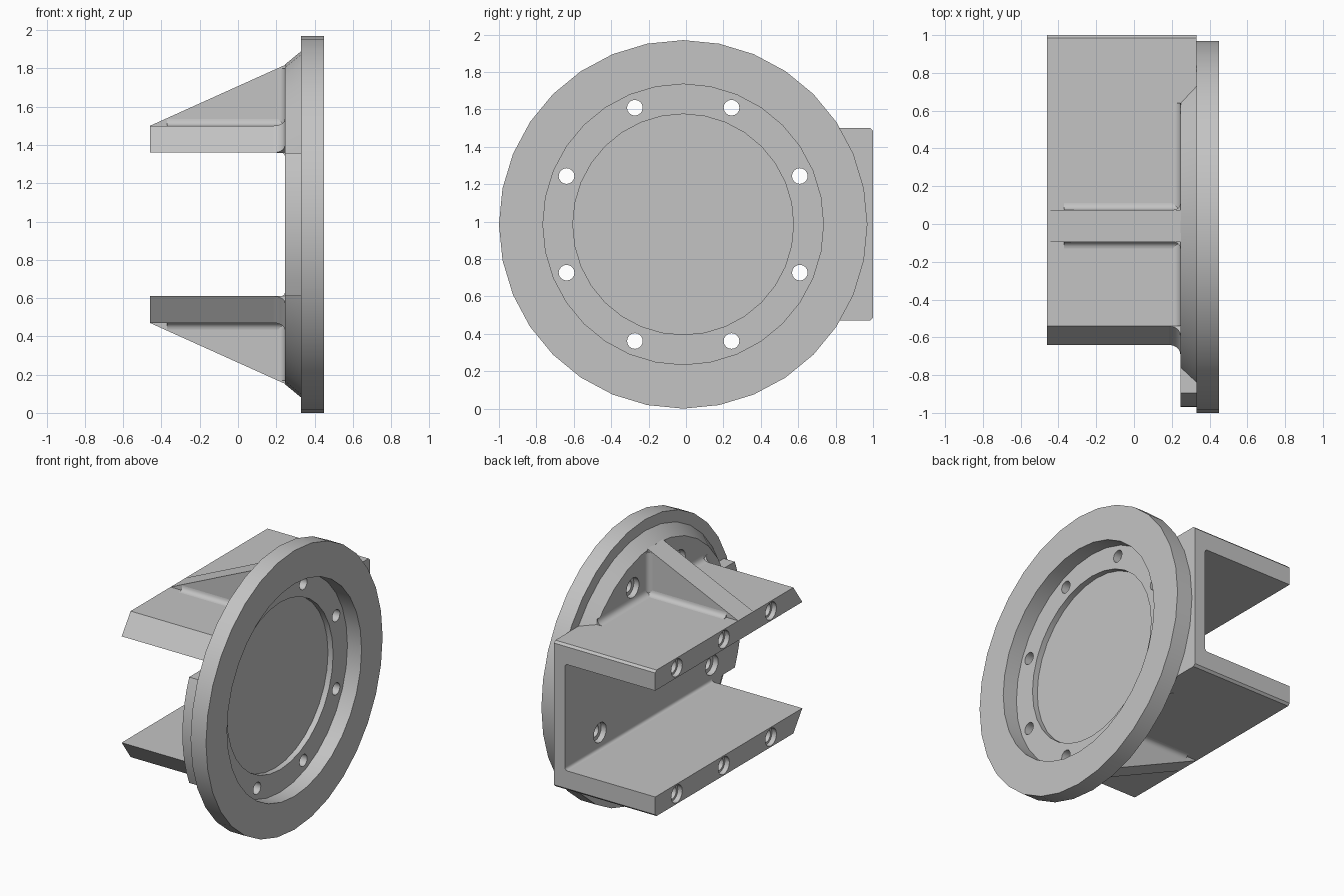
import bpy, bmesh
from math import sin, cos, pi, radians, sqrt
from mathutils import Vector

cube = bpy.data.objects.get("Cube")
if cube:
    bpy.data.objects.remove(cube, do_unlink=True)

MID_Z = 0.985      # height of the flange axis
MID_Y = -0.015
FACE = 0.245       # x of the mounting face

metal = bpy.data.materials.new("light_grey_metal")
metal.use_nodes = True
metal.diffuse_color = (0.55, 0.55, 0.55, 1)
metal.node_tree.nodes["Principled BSDF"].inputs["Base Color"].default_value = (0.55, 0.55, 0.55, 1)


def prism(bm, points, sweep):
    """Extrude a closed outline along a vector."""
    sweep = Vector(sweep)
    a = [bm.verts.new(p) for p in points]
    b = [bm.verts.new(Vector(p) + sweep) for p in points]
    bm.faces.new(a)
    bm.faces.new(b[::-1])
    for i in range(len(a)):
        j = (i + 1) % len(a)
        bm.faces.new((a[i], b[i], b[j], a[j]))


def lathe(bm, profile, y, z, segments, closed=False):
    """Turn an (x, radius) profile about an axis along x."""
    rings = []
    for x, r in profile:
        rings.append([bm.verts.new((x, y + r * sin(2 * pi * i / segments),
                                    z + r * cos(2 * pi * i / segments)))
                      for i in range(segments)])
    pairs = list(zip(rings, rings[1:]))
    if closed:
        pairs.append((rings[-1], rings[0]))
    else:
        bm.faces.new(rings[0])
        bm.faces.new(rings[-1][::-1])
    for a, b in pairs:
        for i in range(segments):
            j = (i + 1) % segments
            bm.faces.new((a[i], b[i], b[j], a[j]))


def fillet(bm, corner, u, v, sweep, r):
    """Concave strip filling an inside corner between directions u and v."""
    corner, u, v = Vector(corner), Vector(u), Vector(v)
    pts = [corner - 0.004 * (u + v)]
    pts += [corner + r * (u * (1 - sin(t)) + v * (1 - cos(t)))
            for t in (i * pi / 10 for i in range(6))]
    prism(bm, pts, sweep)


def make(name, bm):
    bmesh.ops.recalc_face_normals(bm, faces=bm.faces)
    mesh = bpy.data.meshes.new(name)
    bm.to_mesh(mesh)
    bm.free()
    mesh.materials.append(metal)
    ob = bpy.data.objects.new(name, mesh)
    ob.location.z = MID_Z
    bpy.context.collection.objects.link(ob)
    return ob


# Cutter: central recess, counterbored flange holes, blind holes in shelf ends
bm = bmesh.new()
lathe(bm, [(0.30, 0.59), (0.6, 0.59)], MID_Y, 0, 32)
for k in range(8):
    a = radians(22.5 + 45 * k)
    lathe(bm, [(0.2, 0.07), (0.285, 0.07), (0.285, 0.042), (0.6, 0.042)],
          MID_Y + 0.675 * sin(a), 0.675 * cos(a), 16)
for side in (-1, 1):
    for y in (-0.29, 0.235, 0.76):
        lathe(bm, [(-0.5, 0.062), (-0.425, 0.062), (-0.425, 0.045), (-0.2, 0.045)],
              y, side * 0.445, 16)
cutter = make("hole_cutter", bm)
cutter.hide_render = True


def finish(ob, mirror=False, cut=True):
    """Mirror top to bottom, drill, and shade."""
    if mirror:
        m = ob.modifiers.new("mirror", "MIRROR")
        m.use_axis = (False, False, True)
        m.use_mirror_merge = False
    if cut:
        m = ob.modifiers.new("holes", "BOOLEAN")
        m.operation, m.solver, m.object = "DIFFERENCE", "EXACT", cutter
    bpy.context.view_layer.update()
    deps = bpy.context.evaluated_depsgraph_get()
    mesh = bpy.data.meshes.new_from_object(ob.evaluated_get(deps))
    ob.modifiers.clear()
    ob.data = mesh
    bpy.ops.object.select_all(action="DESELECT")
    bpy.context.view_layer.objects.active = ob
    ob.select_set(True)
    bpy.ops.object.shade_smooth_by_angle(angle=radians(30))


# Round flange with conical boss and stepped recess
bm = bmesh.new()
lathe(bm, [(0.34, 0.75), (0.45, 0.75), (0.45, 0.985), (0.33, 0.985),
           (0.33, 0.905), (FACE, 0.835)], MID_Y, 0, 32)
finish(make("flange", bm))

# Web plate between the shelves, rounded at the front end
bm = bmesh.new()
half = 0.375
arc = [radians(-23 + 46 * i / 8) for i in range(9)]
outline = [(1, -0.44), (-0.5, -0.44), (-0.5, -half)]
outline += [(MID_Y - 0.955 * cos(a), 0.955 * sin(a)) for a in arc]
outline += [(-0.5, half), (-0.5, 0.44), (1, 0.44)]
prism(bm, [(FACE, y, z) for y, z in outline], (0.33 - FACE, 0, 0))
finish(make("web_plate", bm))

# Shelves with a slanted front end
bm = bmesh.new()
top = 0.515
prism(bm, [(-0.46, y, z) for y, z in
           ((-0.54, top), (0.985, top), (1, top - 0.015), (1, half), (-0.64, half))],
      (0.79, 0, 0))
finish(make("shelves", bm), mirror=True)

# Triangular ribs
bm = bmesh.new()
rib_a, rib_b = -0.095, 0.075
prism(bm, [(x, rib_a, z) for x, z in
           ((-0.46, top), (FACE + 0.005, 0.835), (FACE + 0.005, 0.5), (-0.455, 0.5))],
      (0, rib_b - rib_a, 0))
finish(make("ribs", bm), mirror=True, cut=False)

# Fillets in the inside corners
bm = bmesh.new()
fillet(bm, (FACE, -0.54, top), (-1, 0, 0), (0, 0, 1), (0, 1.18, 0), 0.04)
fillet(bm, (FACE, -0.64, half), (-1, 0, 0), (0, 0, -1), (0, 1.64, 0), 0.02)
for y, d in ((rib_a, -1), (rib_b, 1)):
    fillet(bm, (-0.37, y, top), (0, d, 0), (0, 0, 1), (0.61, 0, 0), 0.035)
    fillet(bm, (FACE, y, top), (-1, 0, 0), (0, d, 0), (0, 0, 0.3), 0.035)
slant = Vector((0, -0.1, half - top))
normal = Vector((0, slant.z, -slant.y)).normalized()
fillet(bm, (FACE, -0.54, top), (-1, 0, 0), normal, slant, 0.06)
finish(make("corner_fillets", bm), mirror=True, cut=False)

bpy.data.objects.remove(cutter, do_unlink=True)
